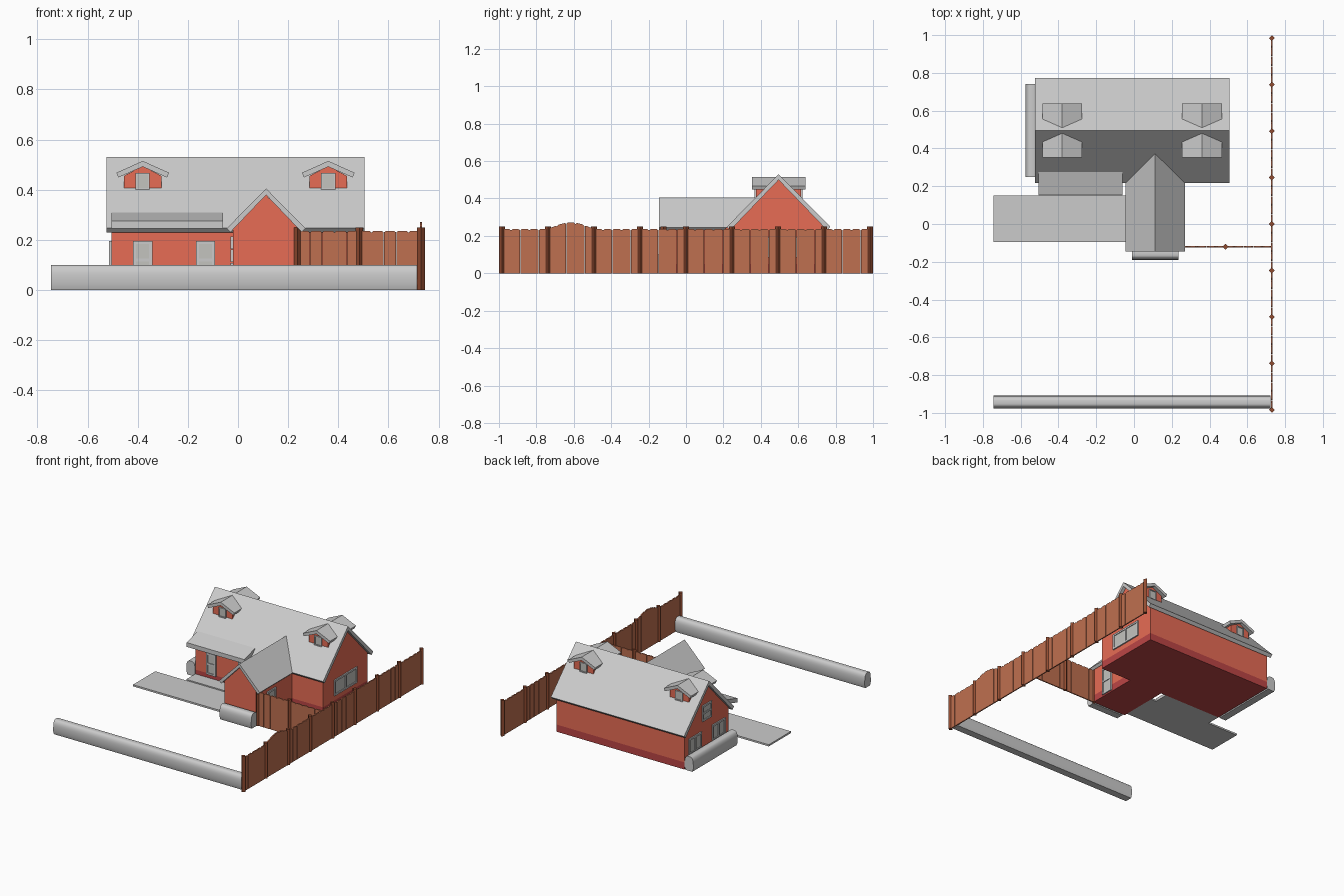
import bpy, bmesh, math

if "Cube" in bpy.data.objects:
    bpy.data.objects.remove(bpy.data.objects["Cube"])


def material(name, rgb):
    m = bpy.data.materials.new(name)
    m.diffuse_color = (*rgb, 1)
    m.use_nodes = True
    m.node_tree.nodes["Principled BSDF"].inputs["Base Color"].default_value = m.diffuse_color
    return m


RED = material("wall_red", (0.80, 0.15, 0.09))
BASE = material("foundation_red", (0.50, 0.06, 0.06))
WOOD = material("fence_wood", (0.52, 0.16, 0.08))
POST = material("post_wood", (0.28, 0.07, 0.03))
GLASS = material("window_glass", (0.55, 0.55, 0.52))


def finish(name, bm, mat):
    bmesh.ops.recalc_face_normals(bm, faces=bm.faces)
    me = bpy.data.meshes.new(name)
    bm.to_mesh(me)
    bm.free()
    if mat:
        me.materials.append(mat)
    ob = bpy.data.objects.new(name, me)
    bpy.context.collection.objects.link(ob)
    return ob


def extrude(bm, profile, axis, a, b):
    """Extrude a (u, z) profile along x or y; a and b are numbers or functions of z."""
    ends = []
    for e in (a, b):
        ring = []
        for u, z in profile:
            v = e(z) if callable(e) else e
            ring.append(bm.verts.new((v, u, z) if axis == 'x' else (u, v, z)))
        ends.append(ring)
    n = len(profile)
    for i in range(n):
        j = (i + 1) % n
        bm.faces.new((ends[0][i], ends[0][j], ends[1][j], ends[1][i]))
    for ring in ends:
        bm.faces.new(ring)


def prism(name, profile, axis, a, b, mat=None):
    bm = bmesh.new()
    extrude(bm, profile, axis, a, b)
    return finish(name, bm, mat)


def boxes(name, items, mat=None):
    bm = bmesh.new()
    for x0, x1, y0, y1, z0, z1 in items:
        extrude(bm, [(x0, z0), (x1, z0), (x1, z1), (x0, z1)], 'y', y0, y1)
    return finish(name, bm, mat)


def chevron(c, w, z, peak, t):
    """Two-slope roof section, cut square at the eaves."""
    return [(c - w, z), (c, peak), (c + w, z),
            (c + w - t, z - t), (c, peak - 1.7 * t), (c - w + t, z - t)]


def window(name, axis, plane, s, c, w, z0, z1, cols=1, rows=1, f=0.012):
    """Framed window on a wall whose normal is s * axis."""
    def bar(u0, u1, a, b, d):
        p0, p1 = sorted((plane - s * 0.005, plane + s * d))
        return (p0, p1, u0, u1, a, b) if axis == 'x' else (u0, u1, p0, p1, a, b)
    u0, u1 = c - w / 2, c + w / 2
    bars = []
    for i in range(cols + 1):
        u = u0 + (w - f) * i / cols
        bars.append(bar(u, u + f, z0, z1, 0.009))
    for i in range(rows + 1):
        z = z0 + (z1 - z0 - f) * i / rows
        bars.append(bar(u0, u1, z, z + f, 0.009))
    boxes(name + "_frame", bars)
    boxes(name + "_glass", [bar(u0 + f / 2, u1 - f / 2, z0 + f / 2, z1 - f / 2, 0.004)], GLASS)


def roof_y(z):
    """Front slope of the main roof: y at height z."""
    return 0.22 + (z - 0.248) * 0.975


MID = 0.495  # main ridge y

# Main house and wing walls
boxes("foundation", [(-0.505, 0.482, 0.25, 0.74, 0, 0.05), (-0.02, 0.243, -0.12, 0.25, 0, 0.05)], BASE)
prism("main_walls", [(0.25, 0.05), (0.74, 0.05), (0.74, 0.245), (MID, 0.503), (0.25, 0.245)],
      'x', -0.505, 0.482, RED)
prism("wing_walls", [(-0.02, 0.05), (0.243, 0.05), (0.243, 0.245), (0.112, 0.379), (-0.02, 0.245)],
      'y', -0.12, lambda z: max(0.25, roof_y(z)), RED)

# Roofs
prism("main_roof", chevron(MID, 0.277, 0.248, 0.53, 0.018), 'x', -0.525, 0.505)
prism("wing_roof", chevron(0.112, 0.157, 0.246, 0.405, 0.015), 'y', -0.145, roof_y)
prism("porch_roof", [(0.155, 0.245), (0.155, 0.275), (0.275, 0.309), (0.275, 0.28)], 'x', -0.505, -0.06)

# Four dormers, front pair mirrored to the back slope
for s, side in ((1, "front"), (-1, "back")):
    for c, hand in ((-0.38, "left"), (0.36, "right")):
        def place(y, s=s):
            return MID + s * (y - MID)
        nm = f"dormer_{side}_{hand}"
        prism(nm + "_walls", [(c - 0.075, 0.408), (c + 0.075, 0.408), (c + 0.075, 0.455),
                              (c, 0.495), (c - 0.075, 0.455)],
              'y', place(0.375), lambda z: place(roof_y(z)), RED)
        prism(nm + "_roof", [(c - 0.105, 0.468), (c, 0.515), (c + 0.105, 0.468),
                             (c + 0.097, 0.449), (c, 0.492), (c - 0.097, 0.449)],
              'y', place(0.352), lambda z: place(roof_y(z)))
        window(nm + "_window", 'y', place(0.375), -s, c, 0.056, 0.402, 0.467, f=0.006)

# Windows and doors
for c, hand in ((-0.38, "left"), (-0.13, "right")):
    window(f"front_window_{hand}", 'y', 0.25, -1, c, 0.076, 0.045, 0.195, rows=2)
window("right_window", 'x', 0.482, 1, MID, 0.25, 0.085, 0.195, cols=2)
for c, pos in ((0.365, "front"), (0.625, "back")):
    window(f"left_window_{pos}", 'x', -0.505, -1, c, 0.14, 0.085, 0.195, cols=2)
window("left_window_upper", 'x', -0.505, -1, MID, 0.1, 0.26, 0.37, cols=1, rows=2)
window("side_door", 'x', 0.243, 1, 0.02, 0.09, 0.01, 0.2, rows=2)
boxes("garage_door", [(-0.03, -0.018, -0.085, 0.14, 0.005 + i * 0.053, 0.055 + i * 0.053)
                      for i in range(4)])

# Paving
boxes("driveway", [(-0.745, -0.02, -0.095, 0.15, 0, 0.012)])
boxes("porch_step", [(-0.505, -0.06, 0.15, 0.25, 0, 0.02)])


# Hedges with an undercut base and rounded top
def hedge(name, axis, c, a, b, w=0.034, h=0.1):
    half = [(0.75 * w, 0), (w, 0.024), (w * 0.97, h * 0.6)]
    for i in range(1, 6):
        t = math.radians(18 * i)
        half.append((w * 0.3 + w * 0.67 * math.cos(t), h * 0.6 + h * 0.4 * math.sin(t)))
    prof = [(c + u, z) for u, z in half] + [(c - u, z) for u, z in reversed(half)]
    ob = prism(name, prof, axis, a, b)
    bpy.context.view_layer.objects.active = ob
    ob.select_set(True)
    bpy.ops.object.shade_smooth_by_angle(angle=math.radians(35))
    ob.select_set(False)


hedge("front_hedge", 'x', -0.943, -0.745, 0.722)
hedge("wing_hedge", 'x', -0.156, -0.01, 0.235)
hedge("side_hedge", 'y', -0.541, 0.25, 0.74)


# Board fences with diamond posts
def fence(name, axis, line, start, step, sections, posts, arch=None):
    bm = bmesh.new()
    for k in range(sections):
        for i in range(5):
            w = step / 5
            u0 = start + k * step + i * w

            def top(u):
                f = (u - start - k * step) / step
                return 0.236 + (0.036 * math.sin(math.pi * f) if k == arch else 0)
            u1 = u0 + w - 0.0015
            pts = [(u0, 0), (u1, 0), (u1, top(u1) - 0.006), (u1 - 0.008, top(u1 - 0.008)),
                   (u0 + 0.008, top(u0 + 0.008)), (u0, top(u0) - 0.006)]
            # profile runs along the fence, thickness across it
            extrude(bm, pts, 'x' if axis == 'y' else 'y', line - 0.004, line + 0.004)
    finish(name + "_boards", bm, WOOD)
    bm = bmesh.new()
    for k in range(posts):
        u = start + k * step
        x, y = (line, u) if axis == 'y' else (u, line)
        r = 0.0155
        rings = [[bm.verts.new((x + r * dx, y + r * dy, z))
                  for dx, dy in ((1, 0), (0, 1), (-1, 0), (0, -1))] for z in (0, 0.25)]
        for i in range(4):
            j = (i + 1) % 4
            bm.faces.new((rings[0][i], rings[0][j], rings[1][j], rings[1][i]))
        for ring in rings:
            bm.faces.new(ring)
    finish(name + "_posts", bm, POST)


fence("side_fence", 'y', 0.73, -0.984, 0.246, 8, 9, arch=1)
fence("cross_fence", 'x', -0.12, 0.238, 0.246, 2, 2)
